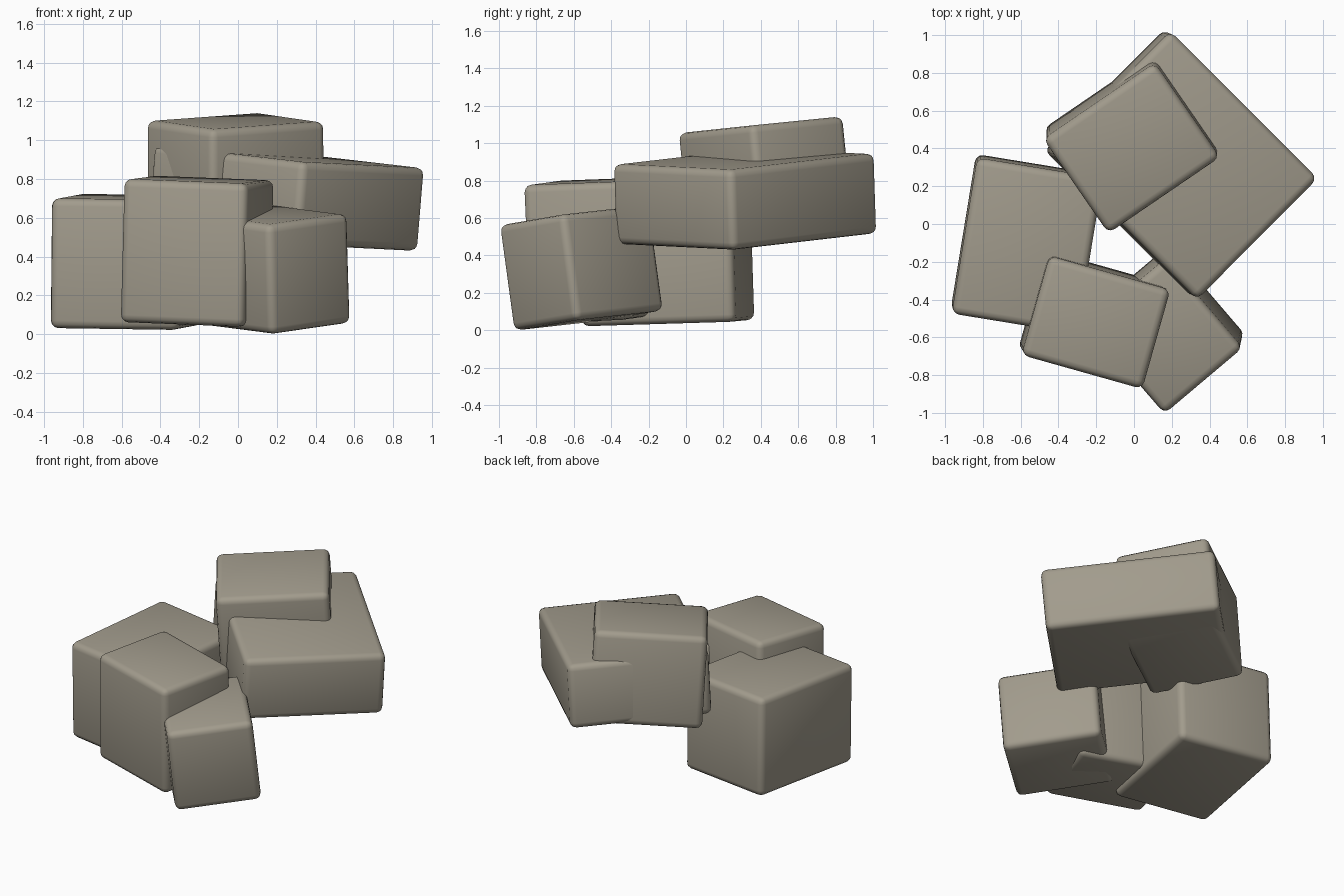
import bpy
from mathutils import Matrix, Vector

cube = bpy.data.objects.get("Cube")
if cube:
    bpy.data.objects.remove(cube, do_unlink=True)

# One stone colour
stone = bpy.data.materials.new("warm_grey_stone")
stone.use_nodes = True
stone.diffuse_color = (0.36, 0.33, 0.265, 1)
bsdf = next(n for n in stone.node_tree.nodes if n.type == 'BSDF_PRINCIPLED')
bsdf.inputs["Base Color"].default_value = stone.diffuse_color
bsdf.inputs["Roughness"].default_value = 0.9


def stone_block(name, corner, end_a, end_b, depth, radius=0.04):
    """Rounded block hung below a tilted top face, given by a corner and its two neighbours."""
    corner = Vector(corner)
    a, b = Vector(end_a) - corner, Vector(end_b) - corner
    x = a.normalized()
    y = (b - x * b.dot(x)).normalized()
    z = x.cross(y)
    if z.z < 0:
        x, y, a, b = y, x, b, a
        z = -z
    centre = corner + x * a.length / 2 + y * b.length / 2 - z * depth / 2
    bpy.ops.mesh.primitive_cube_add(size=1)
    ob = bpy.context.object
    ob.name = name
    ob.data.transform(Matrix.Diagonal((a.length, b.length, depth, 1)))
    ob.matrix_world = Matrix.Translation(centre) @ Matrix((x, y, z)).transposed().to_4x4()
    ob.data.materials.append(stone)
    bevel = ob.modifiers.new("worn_edges", 'BEVEL')
    bevel.width = radius
    bevel.segments = 3
    bpy.ops.object.shade_smooth()
    return ob


# Lower blocks
stone_block("left_block", (-0.83, 0.35, 0.725), (-0.965, -0.475, 0.70),
            (-0.165, 0.24, 0.715), 0.67)
stone_block("front_block", (0.045, -0.875, 0.775), (-0.595, -0.695, 0.80),
            (0.175, -0.345, 0.795), 0.74)
stone_block("front_small_block", (0.575, -0.66, 0.62), (0.16, -1.01, 0.56),
            (0.15, -0.20, 0.67), 0.57)

# Upper blocks
stone_block("wide_slab", (0.975, 0.24, 0.855), (0.195, 1.02, 0.945),
            (0.35, -0.415, 0.885), 0.43)
stone_block("top_block", (0.455, 0.35, 1.095), (0.11, 0.85, 1.145),
            (-0.12, -0.075, 1.05), 0.62)
